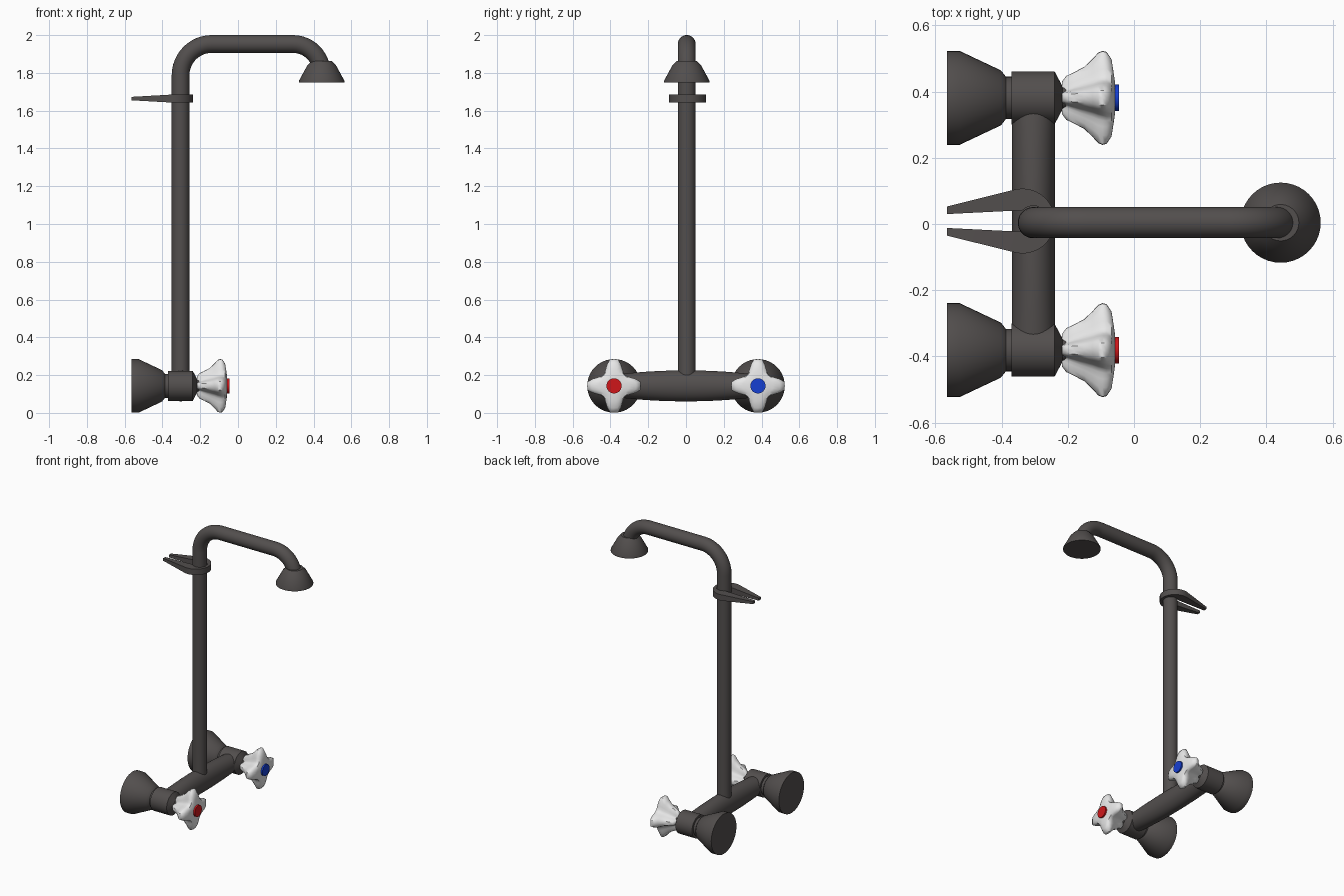
import bpy, bmesh
from math import sin, cos, pi, radians
from mathutils import Vector

cube = bpy.data.objects.get("Cube")
if cube:
    bpy.data.objects.remove(cube, do_unlink=True)


def material(name, rgb):
    mat = bpy.data.materials.new(name)
    mat.use_nodes = True
    mat.diffuse_color = (*rgb, 1)
    mat.node_tree.nodes["Principled BSDF"].inputs["Base Color"].default_value = (*rgb, 1)
    return mat


METAL = material("dark metal", (0.085, 0.077, 0.075))
WHITE = material("white plastic", (0.8, 0.8, 0.8))
RED = material("hot red", (0.62, 0.008, 0.01))
BLUE = material("cold blue", (0.008, 0.05, 0.65))
SEG = 40
PIPE_X, PIPE_Y, PIPE_R = -0.304, 0.004, 0.047
VALVE_Y, VALVE_Z = 0.381, 0.143


def finish(name, bm, mat, angle=35):
    bmesh.ops.recalc_face_normals(bm, faces=bm.faces)
    mesh = bpy.data.meshes.new(name)
    bm.to_mesh(mesh)
    bm.free()
    mesh.materials.append(mat)
    obj = bpy.data.objects.new(name, mesh)
    bpy.context.collection.objects.link(obj)
    bpy.ops.object.select_all(action='DESELECT')
    obj.select_set(True)
    bpy.context.view_layer.objects.active = obj
    bpy.ops.object.shade_smooth_by_angle(angle=radians(angle))
    return obj


def loft(name, rings, mat, angle=35):
    """Skin a list of equal point rings and cap both ends."""
    bm = bmesh.new()
    loops = [[bm.verts.new(p) for p in ring] for ring in rings]
    for a, b in zip(loops, loops[1:]):
        for i in range(len(a)):
            j = (i + 1) % len(a)
            bm.faces.new((a[i], a[j], b[j], b[i]))
    bm.faces.new(loops[0])
    bm.faces.new(loops[-1])
    return finish(name, bm, mat, angle)


def ring(center, u, v, radius):
    """Ring around center; radius is a number or a function of the angle."""
    pts = []
    for i in range(SEG):
        a = 2 * pi * i / SEG
        r = radius(a) if callable(radius) else radius
        pts.append(Vector(center) + r * (cos(a) * Vector(u) + sin(a) * Vector(v)))
    return pts


X, Y, Z = Vector((1, 0, 0)), Vector((0, 1, 0)), Vector((0, 0, 1))


# Cross handle section: flat lobe tips joined by concave valleys
def star(lobe, valley):
    def radius(a):
        t = abs((a + pi / 4) % (pi / 2) - pi / 4) / (pi / 4)
        s = max(0, (t - 0.25) / 0.75)
        return valley + (lobe - valley) * (1 - s) ** 2
    return radius


# Valves: wall flange with body, handle and coloured button
flange = [(-0.565, 0.142), (-0.527, 0.142), (-0.402, 0.083), (-0.387, 0.064), (-0.37, 0.064),
          (-0.37, 0.08), (-0.24, 0.08), (-0.216, 0.035), (-0.15, 0.025)]
handle = [(-0.217, 0.05, 0.025), (-0.205, 0.066, 0.033), (-0.18, 0.078, 0.045),
          (-0.15, 0.094, 0.058), (-0.125, 0.118, 0.068), (-0.108, 0.137, 0.076),
          (-0.095, 0.142, 0.08), (-0.083, 0.139, 0.082), (-0.068, 0.117, 0.078),
          (-0.062, 0.08, 0.065), (-0.057, 0.045, 0.045)]
for side, y, tint in (("right", -VALVE_Y, RED), ("left", VALVE_Y, BLUE)):
    def at(x):
        return (x, y, VALVE_Z)
    loft(side + "_valve_body", [ring(at(x), Y, Z, r) for x, r in flange], METAL)
    loft(side + "_handle", [ring(at(x), Y, Z, star(a, b)) for x, a, b in handle], WHITE, 45)
    loft(side + "_button", [ring(at(x), Y, Z, 0.04) for x in (-0.065, -0.046)], tint)

# Mixer bar: swells towards the middle in height only
bar = []
for i in range(17):
    t = i / 8 - 1
    bar.append(ring((PIPE_X, t * 0.37, VALVE_Z), X * 0.065, Z * (0.082 - 0.022 * t * t), 1))
loft("mixer_bar", bar, METAL)

# Riser pipe bending into the spout: (x, z, heading angle)
TOP, BEND, END_BEND = 1.953, 0.165, 0.152
HEAD_X = 0.443
path = [(PIPE_X, 0.16, pi / 2)]
for i in range(13):
    a = pi / 2 * i / 12
    path.append((PIPE_X + BEND * (1 - cos(a)), TOP - BEND * (1 - sin(a)), pi / 2 - a))
for i in range(13):
    a = pi / 2 * i / 12
    path.append((HEAD_X - END_BEND * (1 - sin(a)), TOP - END_BEND * (1 - cos(a)), -a))
loft("riser_pipe", [ring((x, PIPE_Y, z), Y, (-sin(h), 0, cos(h)), PIPE_R)
                    for x, z, h in path], METAL)

# Shower head
head = [(1.748, 0.121), (1.757, 0.121), (1.838, 0.077), (1.862, 0.055)]
loft("shower_head", [ring((HEAD_X, PIPE_Y, z), X, Y, r) for z, r in head], METAL)

# Holder clip: ring round the pipe with two tapering prongs
CLIP_X, CLIP_Y, CLIP_Z, CLIP_R = -0.337, 0.009, 1.664, 0.098
TIP_X = -0.565
outer = [(TIP_X, 0.044)]
inner = [(TIP_X, 0.021)]
for i in range(25):
    a = radians(100 - 200 * i / 24)
    b = radians(135 - 270 * i / 24)
    outer.append((CLIP_X + CLIP_R * cos(a), CLIP_R * sin(a)))
    inner.append((PIPE_X + 0.046 * cos(b), 0.046 * sin(b)))
outer.append((TIP_X, -0.044))
inner.append((TIP_X, -0.021))
bm = bmesh.new()
sections = []
for (ox, oy), (ix, iy) in zip(outer, inner):
    corners = []
    for x, y, s in ((ox, oy, 1), (ix, iy, 1), (ix, iy, -1), (ox, oy, -1)):
        half = 0.009 if x == TIP_X else 0.021
        corners.append(bm.verts.new((x, y + CLIP_Y, CLIP_Z + s * half)))
    sections.append(corners)
for a, b in zip(sections, sections[1:]):
    for i in range(4):
        j = (i + 1) % 4
        bm.faces.new((a[i], a[j], b[j], b[i]))
bm.faces.new(sections[0])
bm.faces.new(sections[-1])
finish("holder_clip", bm, METAL)
